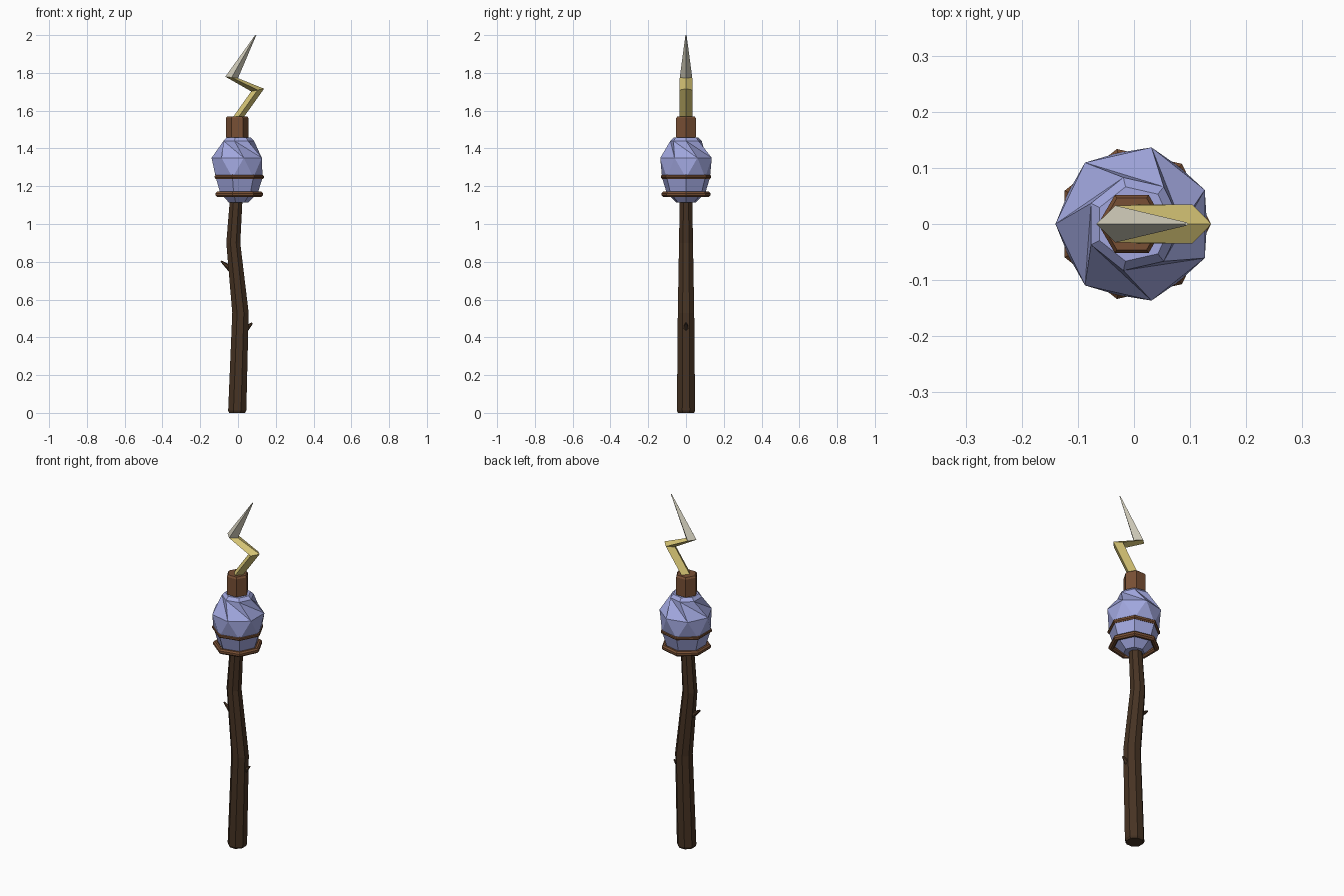
import bpy, bmesh, math
from mathutils import Vector

if "Cube" in bpy.data.objects:
    bpy.data.objects.remove(bpy.data.objects["Cube"])


def mat(name, rgb):
    m = bpy.data.materials.new(name)
    m.diffuse_color = (*rgb, 1)
    m.use_nodes = True
    m.node_tree.nodes["Principled BSDF"].inputs["Base Color"].default_value = m.diffuse_color
    return m


BARK = mat("dark bark", (0.062, 0.033, 0.017))
LEATHER = mat("brown leather", (0.19, 0.08, 0.035))
CRYSTAL = mat("lavender crystal", (0.36, 0.39, 0.74))
GOLD = mat("pale gold", (0.68, 0.56, 0.18))
SILVER = mat("warm silver", (0.62, 0.59, 0.48))


def finish(name, bm, *mats):
    bmesh.ops.recalc_face_normals(bm, faces=bm.faces[:])
    me = bpy.data.meshes.new(name)
    bm.to_mesh(me)
    bm.free()
    for m in mats:
        me.materials.append(m)
    ob = bpy.data.objects.new(name, me)
    bpy.context.collection.objects.link(ob)
    return ob


def loft(name, rings, *mats, shear=(), rule=None):
    """Skin matching rings of points; sheared bands get twisted triangles."""
    bm = bmesh.new()
    vs = [[bm.verts.new(p) for p in r] for r in rings]
    n = len(vs[0])
    for b, (lo, hi) in enumerate(zip(vs, vs[1:])):
        for i in range(n):
            j = (i + 1) % n
            if b in shear:
                faces = [bm.faces.new((lo[i], lo[j], hi[i])),
                         bm.faces.new((hi[i], lo[j], hi[j]))]
            else:
                faces = [bm.faces.new((lo[i], lo[j], hi[j], hi[i]))]
            for f in faces:
                f.material_index = rule(b) if rule else 0
    bm.faces.new(vs[0][::-1])
    top = bm.faces.new(vs[-1])
    top.material_index = rule(len(rings) - 2) if rule else 0
    return finish(name, bm, *mats)


def ring(n, r, z, x=0.0, turn=0.0):
    """Level regular polygon; turn is in fractions of one side."""
    return [(x + r * math.cos(2 * math.pi * (i + turn) / n),
             r * math.sin(2 * math.pi * (i + turn) / n), z) for i in range(n)]


# crooked eight-sided shaft
loft("shaft", [ring(8, r, z, x, 0.5) for x, z, r in [
    (-0.005, 0, 0.046), (-0.004, 0.012, 0.052), (0.013, 0.53, 0.047),
    (-0.025, 0.90, 0.040), (-0.009, 1.14, 0.036)]], BARK)


# two small thorns
def thorn(name, base, tip, r):
    base, tip = Vector(base), Vector(tip)
    bm = bmesh.new()
    bmesh.ops.create_cone(bm, cap_ends=True, segments=6, radius1=r, radius2=0.004,
                          depth=(tip - base).length)
    rot = (tip - base).to_track_quat('Z', 'Y')
    for v in bm.verts:
        v.co = rot @ v.co + (base + tip) / 2
    finish(name, bm, BARK)


thorn("left_thorn", (-0.04, 0, 0.765), (-0.09, 0, 0.803), 0.018)
thorn("right_thorn", (0.04, 0, 0.445), (0.076, 0, 0.476), 0.018)

# faceted seven-sided crystal with twisted bands
loft("crystal", [ring(7, 0.055, 1.115), ring(7, 0.105, 1.165),
                 ring(7, 0.13, 1.245), ring(7, 0.14, 1.35, turn=0.5),
                 ring(7, 0.085, 1.44, turn=0.0), ring(7, 0.068, 1.457)],
     CRYSTAL, shear=(2, 3))


# seven-sided bands round the crystal
def band(name, R, r, z):
    bm = bmesh.new()
    loops = []
    for i in range(7):
        a = 2 * math.pi * i / 7
        loops.append([bm.verts.new(((R + r * math.cos(t)) * math.cos(a),
                                    (R + r * math.cos(t)) * math.sin(a),
                                    z + r * math.sin(t)))
                      for t in [2 * math.pi * (k + 0.5) / 8 for k in range(8)]])
    for i in range(7):
        p, q = loops[i], loops[(i + 1) % 7]
        for k in range(8):
            bm.faces.new((p[k], q[k], q[(k + 1) % 8], p[(k + 1) % 8]))
    finish(name, bm, LEATHER)


band("upper_band", 0.126, 0.012, 1.25)
band("lower_band", 0.118, 0.015, 1.157)

# six-sided collar with softened rims
loft("collar", [ring(6, r, z, -0.004) for z, r in
                [(1.45, 0.054), (1.46, 0.060), (1.56, 0.060), (1.57, 0.053)]], LEATHER)

# zigzag bolt with a diamond section, silver at the tip
sections = [((-0.045, 1.54), (0.012, 1.54), 0.035), ((0.07, 1.702), (0.138, 1.716), 0.035),
            ((-0.067, 1.78), (0.0, 1.772), 0.033), ((0.09, 1.999), (0.097, 2.0), 0.003)]
rings = []
for (x0, z0), (x1, z1), h in sections:
    mx, mz = (x0 + x1) / 2, (z0 + z1) / 2
    rings.append([(x0, 0, z0), (mx, -h, mz), (x1, 0, z1), (mx, h, mz)])
loft("bolt", rings, GOLD, SILVER, rule=lambda b: 1 if b == 2 else 0)
